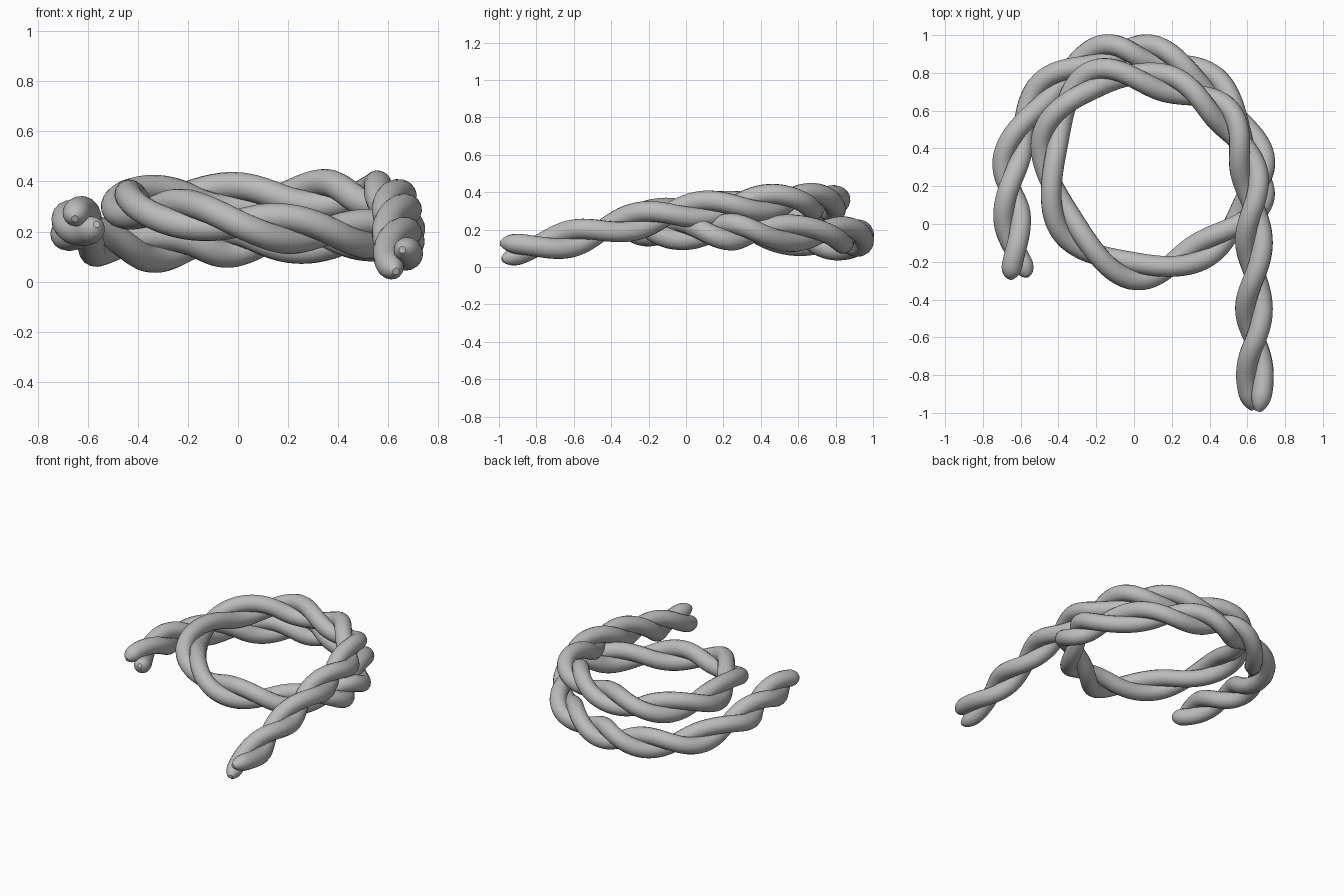
import bpy
from math import cos, sin, pi, sqrt
from mathutils import Vector

cube = bpy.data.objects.get("Cube")
if cube:
    bpy.data.objects.remove(cube, do_unlink=True)

STRAND_RADIUS = 0.055
STRAND_OFFSET = 0.045
STEPS = 14      # samples per half twist

# Rope centre line: one point for each half twist
PATH = [Vector(p) for p in (
    (.65, -1.28, .05), (.64, -.8, .11), (.635, -.45, .195), (.635, -.09, .285),
    (.61, .27, .325), (.47, .58, .355), (.17, .745, .34),
    (-.21, .768, .335), (-.445, .45, .315), (-.355, -.01, .295),
    (0, -.25, .235), (.36, -.14, .195), (.635, .12, .19), (.64, .37, .185),
    (.415, .735, .175), (.1, .9, .165), (-.17, .9, .145), (-.47, .71, .135),
    (-.645, .36, .2), (-.645, .03, .24), (-.605, -.31, .24), (-.56, -.6, .25))]
U_START, U_END = -.41, 18.92


def centre(u):
    """Catmull-Rom point on the centre line; whole u is a half twist."""
    i = min(max(int(u + 1), 0), len(PATH) - 2)
    t = u + 1 - i
    b, c = PATH[i], PATH[i + 1]
    a = PATH[i - 1] if i else 2 * b - c
    d = PATH[i + 2] if i + 2 < len(PATH) else 2 * c - b
    return .5 * (2 * b + (c - a) * t + (2 * a - 5 * b + 4 * c - d) * t * t
                 + (3 * (b - c) + d - a) * t ** 3)


def strand_point(u, side):
    """Point on one strand, turning clockwise along the rope."""
    along = (centre(u + .01) - centre(u - .01)).normalized()
    right = along.cross(Vector((0, 0, 1))).normalized()
    up = right.cross(along)
    return centre(u) + side * STRAND_OFFSET * (right * cos(pi * u) - up * sin(pi * u))


def make_strand(name, side, material):
    count = int((U_END - U_START) * STEPS)
    span = U_END - U_START
    # Closer samples at both ends give tapered, rounded tips
    tip = .22
    us = [tip * k / 8 for k in range(8)]
    us += [tip + (span - 2 * tip) * k / count for k in range(count + 1)]
    us += [span - tip * k / 8 for k in reversed(range(8))]
    curve = bpy.data.curves.new(name, "CURVE")
    curve.dimensions = "3D"
    curve.bevel_depth = STRAND_RADIUS
    curve.bevel_resolution = 6
    curve.use_fill_caps = True
    curve.twist_mode = "MINIMUM"
    spline = curve.splines.new("POLY")
    spline.points.add(len(us) - 1)
    for point, u in zip(spline.points, us):
        point.co = (*strand_point(U_START + u, side), 1)
        edge = min(min(u, span - u) / tip, 1)
        point.radius = max(.25, sqrt(1 - (1 - edge) ** 2))
    obj = bpy.data.objects.new(name, curve)
    bpy.context.collection.objects.link(obj)
    bpy.ops.object.select_all(action="DESELECT")
    obj.select_set(True)
    bpy.context.view_layer.objects.active = obj
    bpy.ops.object.convert(target="MESH")
    obj = bpy.context.object
    obj.data.materials.clear()
    obj.data.materials.append(material)
    bpy.ops.object.shade_smooth()


grey = bpy.data.materials.new("rope_grey")
grey.use_nodes = True
colour = (.5, .5, .5, 1)
grey.diffuse_color = colour
grey.node_tree.nodes["Principled BSDF"].inputs["Base Color"].default_value = colour

# Two strands twisted around each other
make_strand("rope_strand_a", 1, grey)
make_strand("rope_strand_b", -1, grey)
